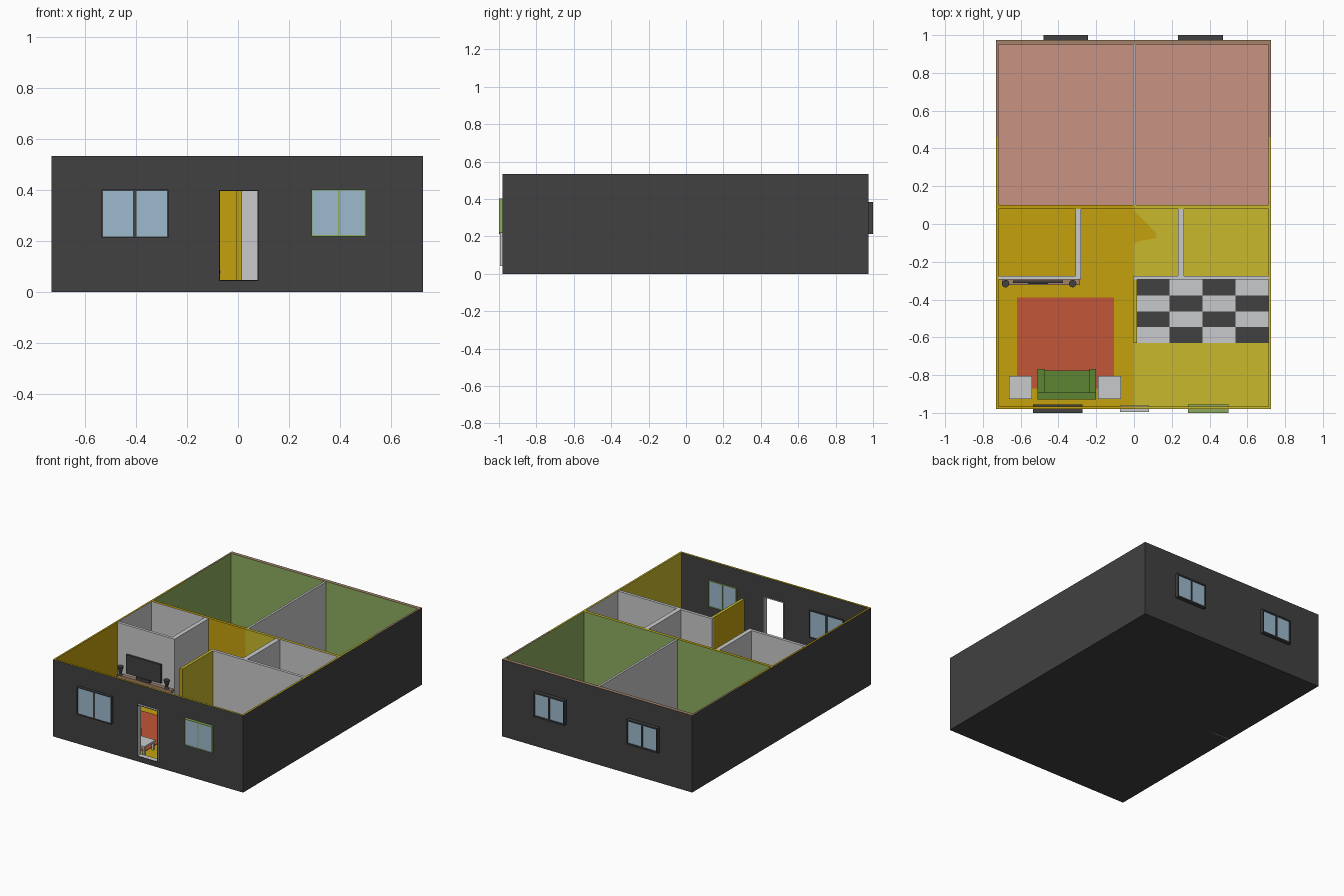
import bpy, bmesh
from mathutils import Matrix, Vector

if "Cube" in bpy.data.objects:
    bpy.data.objects.remove(bpy.data.objects["Cube"])


def material(name, r, g, b):
    lin = [((c / 255 + 0.055) / 1.055) ** 2.4 for c in (r, g, b)] + [1]
    m = bpy.data.materials.new(name)
    m.use_nodes = True
    m.diffuse_color = lin
    m.node_tree.nodes["Principled BSDF"].inputs["Base Color"].default_value = lin
    return m


dark = material("dark grey", 65, 65, 65)
grey = material("light grey", 201, 202, 204)
gold = material("deep yellow", 195, 161, 13)
yellow = material("light yellow", 200, 185, 45)
pink = material("pink floor", 202, 146, 132)
green = material("wall green", 142, 171, 94)
moss = material("sofa green", 93, 134, 52)
red = material("rug red", 195, 86, 56)
brown = material("wood brown", 164, 130, 106)
blue = material("glass blue", 157, 186, 205)

AXES = {"px": (1, 0, 0), "nx": (-1, 0, 0), "py": (0, 1, 0),
        "ny": (0, -1, 0), "pz": (0, 0, 1), "nz": (0, 0, -1)}


def finish(name, bm, mats):
    me = bpy.data.meshes.new(name)
    bm.to_mesh(me)
    bm.free()
    for m in mats:
        me.materials.append(m)
    ob = bpy.data.objects.new(name, me)
    bpy.context.collection.objects.link(ob)
    return ob


def box(name, x, y, z, mat, **faces):
    """Box from three (min, max) ranges; faces gives colours by direction."""
    bm = bmesh.new()
    lo, hi = zip(x, y, z)
    lo, hi = Vector(lo), Vector(hi)
    size = hi - lo
    bmesh.ops.create_cube(bm, size=1, matrix=Matrix.Translation((lo + hi) / 2)
                          @ Matrix.Diagonal((*size, 1)))
    bm.normal_update()
    mats = [mat]
    for key, m in faces.items():
        mats.append(m)
        for f in bm.faces:
            if f.normal.dot(Vector(AXES[key])) > 0.9:
                f.material_index = len(mats) - 1
    return finish(name, bm, mats)


# Main measures
L, R, F, B, H = -0.73, 0.725, -0.98, 0.975, 0.533
IL, IR, IF, IB = -0.718, 0.712, -0.966, 0.95
FLOOR = 0.02
TALL = (0, H)
MID = (0.08, 0.1)
HALL = -0.285

# Floors
box("base_slab", (IL, IR), (IF, IB), (0, 0.015), dark)
for name, x, y, m in (("left_floor", (IL, 0), (IF, 0.09), gold),
                      ("right_floor", (0, IR), (IF, 0.09), yellow),
                      ("bedroom_floor", (IL, IR), (0.09, IB), pink)):
    box(name, x, y, (0.015, FLOOR), m)
bm = bmesh.new()
bm.faces.new([bm.verts.new((x, y, FLOOR + 0.001)) for x, y in
              ((0, 0.07), (0, -0.105), (0.03, -0.09), (0.115, -0.075), (0.12, -0.05))])
bm.normal_update()
for f in bm.faces:
    if f.normal.z < 0:
        f.normal_flip()
finish("floor_patch", bm, [gold])

# Outer side walls, in sections coloured by the room they face
for side, x, inner, tint in (("left", (L, IL), "px", gold), ("right", (IR, R), "nx", yellow)):
    for part, y, m, top in (("living", (F, HALL), tint, tint),
                            ("small_room", (HALL, 0.09), grey, tint),
                            ("bedroom", (0.09, 0.46), green, tint),
                            ("bedroom_rear", (0.46, B), green, brown)):
        box(f"{side}_wall_{part}", x, y, TALL, dark, **{inner: m, "pz": top})
box("back_wall", (IL, IR), (IB, B), TALL, dark, ny=green, pz=brown)

# Front wall around the door opening
D0, D1, SILL, HEAD = -0.075, 0.08, 0.043, 0.4
box("front_wall_left", (IL, D0), (F, IF), TALL, dark, pz=gold)
box("front_wall_right", (D1, IR), (F, IF), TALL, dark, pz=yellow)
box("front_wall_sill", (D0, D1), (F, IF), (0, SILL), dark)
box("front_wall_head_left", (D0, 0), (F, IF), (HEAD, H), dark, pz=gold)
box("front_wall_head_right", (0, D1), (F, IF), (HEAD, H), dark, pz=yellow)

# Thin door lining
T = 0.004
DY = (-0.995, -0.96)
box("door_jamb_left", (D0, D0 + T), DY, (SILL, HEAD), grey, ny=dark)
box("door_jamb_right", (D1 - T, D1), DY, (SILL, HEAD), grey, ny=dark)
box("door_head", (D0, D1), DY, (HEAD - T, HEAD), grey, ny=dark)
box("door_threshold", (D0, D1), DY, (SILL, SILL + T), grey, ny=dark)

# Wall between the bedrooms and the front half
for part, x, m, top in (("left_room", (IL, -0.295), grey, gold),
                        ("hall_left", (-0.295, 0), gold, gold),
                        ("hall_right", (0, 0.25), yellow, yellow),
                        ("right_room", (0.25, IR), grey, yellow)):
    box(f"middle_wall_{part}", x, MID, TALL, m, py=green, pz=top)

# Inner partitions
TOP = (FLOOR, H - 0.002)
box("bedroom_divider", (-0.005, 0.01), (MID[1], IB), TOP, grey)
box("left_room_front", (IL, -0.28), (-0.295, -0.275), TOP, grey)
box("left_room_side", (-0.31, -0.28), (-0.275, MID[0]), TOP, grey)
box("right_room_front", (-0.005, IR), (-0.295, -0.275), TOP, grey)
box("right_room_side", (0.232, 0.265), (-0.275, MID[0]), TOP, grey)
box("kitchen_screen", (-0.005, 0.015), (-0.63, -0.295), TOP, gold, px=yellow, pz=yellow)

# Checkered kitchen floor
bm = bmesh.new()
nx = ny = 4
tx, ty = (IR - 0.015) / nx, 0.084
for i in range(nx):
    for j in range(ny):
        x0, y0 = 0.015 + i * tx, -0.63 + j * ty
        f = bm.faces.new([bm.verts.new((x0 + a * tx, y0 + b * ty, FLOOR + 0.004))
                          for a, b in ((0, 0), (1, 0), (1, 1), (0, 1))])
        f.material_index = (i + j) % 2
finish("kitchen_tiles", bm, [grey, dark])


# Windows: four frame bars, a mullion and two panes
def window(name, x, z, y, glass_y, frame, bar, gap):
    x0, x1 = x
    z0, z1 = z
    mid = (x0 + x1) / 2
    box(name + "_frame_left", (x0, x0 + bar), y, z, frame)
    box(name + "_frame_right", (x1 - bar, x1), y, z, frame)
    box(name + "_frame_bottom", (x0 + bar, x1 - bar), y, (z0, z0 + bar), frame)
    box(name + "_frame_top", (x0 + bar, x1 - bar), y, (z1 - bar, z1), frame)
    box(name + "_mullion", (mid - gap, mid + gap), y, (z0 + bar, z1 - bar), frame)
    for side, a, b in (("left", x0 + bar, mid - gap), ("right", mid + gap, x1 - bar)):
        box(f"{name}_pane_{side}", (a, b), glass_y, (z0 + bar, z1 - bar), blue)


FY, FG = (-1, -0.955), (-0.996, -0.96)
BY, BG = (B, 1), (B, 0.993)
window("front_left_window", (-0.535, -0.272), (0.212, 0.402), FY, FG, dark, 0.006, 0.007)
window("front_right_window", (0.287, 0.5), (0.218, 0.402), FY, FG, green, 0.005, 0.003)
window("back_left_window", (-0.48, -0.243), (0.213, 0.385), BY, BG, dark, 0.01, 0.005)
window("back_right_window", (0.233, 0.47), (0.213, 0.385), BY, BG, dark, 0.01, 0.005)

# Rug and sofa
box("rug", (-0.62, -0.105), (-0.87, -0.39), (FLOOR, FLOOR + 0.004), red)
box("sofa_seat", (-0.472, -0.235), (-0.895, -0.775), (FLOOR, 0.085), moss)
box("sofa_back", (-0.51, -0.2), (-0.93, -0.893), (FLOOR, 0.16), moss)
for side, x in (("left", (-0.51, -0.472)), ("right", (-0.235, -0.2))):
    box(f"sofa_arm_{side}", x, (-0.893, -0.768), (FLOOR, 0.12), moss)

# Side tables
for side, x in (("left", -0.602), ("right", -0.13)):
    y, r = -0.865, 0.061
    box(f"table_top_{side}", (x - r, x + r), (y - r, y + r), (0.072, 0.085), grey)
    for i in (-1, 1):
        for j in (-1, 1):
            cx, cy = x + i * 0.05, y + j * 0.05
            box(f"table_leg_{side}", (cx - 0.007, cx + 0.007), (cy - 0.007, cy + 0.007),
                (FLOOR, 0.072), grey)

# Wall shelf, screen and two vases
SHELF = 0.185
box("shelf", (-0.7, -0.285), (-0.322, -0.295), (SHELF - 0.02, SHELF), brown)
box("screen", (-0.64, -0.375), (-0.312, -0.298), (0.205, 0.335), dark)
box("screen_stand", (-0.56, -0.455), (-0.318, -0.298), (SHELF, 0.205), dark)
for side, x in (("left", -0.68), ("right", -0.325)):
    bm = bmesh.new()
    for r1, r2, z0, z1 in ((0.016, 0.008, 0, 0.015), (0.008, 0.02, 0.015, 0.06)):
        bmesh.ops.create_cone(bm, cap_ends=True, segments=12, radius1=r1, radius2=r2,
                              depth=z1 - z0,
                              matrix=Matrix.Translation((x, -0.316, SHELF + (z0 + z1) / 2)))
    finish(f"vase_{side}", bm, [dark])
